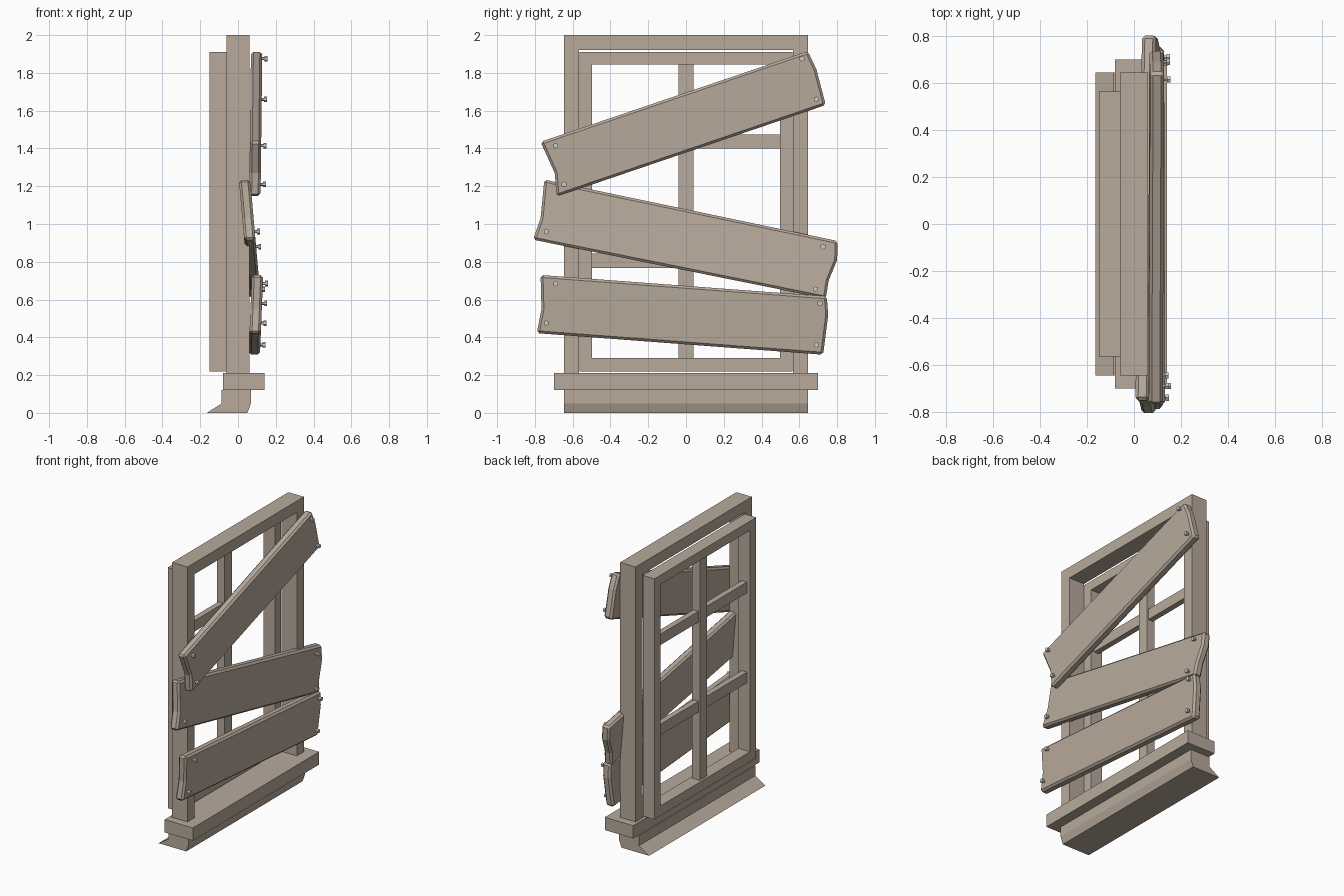
import bpy, bmesh

if "Cube" in bpy.data.objects:
    bpy.data.objects.remove(bpy.data.objects["Cube"])

wood = bpy.data.materials.new("weathered_wood")
wood.diffuse_color = (0.48, 0.40, 0.33, 1.0)
wood.use_nodes = True
wood.node_tree.nodes["Principled BSDF"].inputs["Base Color"].default_value = wood.diffuse_color


def prism(name, outline, place, bevel=0.0):
    """Extrude a closed outline; place(u, v, side) gives the 3D point for side 0 or 1."""
    bm = bmesh.new()
    ends = [[bm.verts.new(place(u, v, s)) for u, v in outline] for s in (0, 1)]
    bm.faces.new(ends[0])
    bm.faces.new(ends[1][::-1])
    n = len(outline)
    for i in range(n):
        j = (i + 1) % n
        bm.faces.new((ends[0][i], ends[1][i], ends[1][j], ends[0][j]))
    bmesh.ops.recalc_face_normals(bm, faces=bm.faces)
    mesh = bpy.data.meshes.new(name)
    bm.to_mesh(mesh)
    bm.free()
    mesh.materials.append(wood)
    ob = bpy.data.objects.new(name, mesh)
    bpy.context.collection.objects.link(ob)
    if bevel:
        mod = ob.modifiers.new("worn_edges", 'BEVEL')
        mod.width = bevel
        mod.segments = 1
        mod.limit_method = 'ANGLE'
    return ob


def box(name, x, y, z):
    outline = [(y[0], z[0]), (y[1], z[0]), (y[1], z[1]), (y[0], z[1])]
    return prism(name, outline, lambda u, v, s: (x[s], u, v))


# Outer frame: two jambs and a head
FX = (-0.06, 0.06)
for side, label in ((-1, "left"), (1, "right")):
    box("jamb_" + label, FX, sorted((side * 0.567, side * 0.645)), (0.21, 1.92))
box("head", FX, (-0.645, 0.645), (1.92, 2.0))

# Sash behind the frame, with a small gap around it
SX = (-0.15, -0.06)
for side, label in ((-1, "left"), (1, "right")):
    box("sash_stile_" + label, SX, sorted((side * 0.497, side * 0.565)), (0.22, 1.91))
box("sash_top_rail", SX, (-0.497, 0.497), (1.845, 1.91))
box("sash_bottom_rail", SX, (-0.497, 0.497), (0.22, 0.29))

# Glazing bars
box("vertical_bar", (-0.135, -0.075), (-0.04, 0.04), (0.29, 1.845))
for i, z in enumerate((0.805, 1.437)):
    for side in (-1, 1):
        box(f"cross_bar_{i}", (-0.125, -0.085), sorted((side * 0.04, side * 0.497)),
            (z - 0.038, z + 0.038))

# Sill and the flared apron below it
box("sill", (-0.08, 0.14), (-0.70, 0.70), (0.12, 0.21))
apron = [(-0.087, 0.12), (-0.087, 0.05), (-0.165, 0.0), (0.05, 0.0), (0.068, 0.05), (0.068, 0.12)]
prism("apron", apron, lambda u, v, s: (u, (-0.645, 0.645)[s], v))


def nail(name, x, y, z):
    """Six-sided shaft with a wider head."""
    for part, r, x0, x1 in (("shaft", 0.008, x - 0.02, x + 0.016),
                            ("head", 0.015, x + 0.012, x + 0.027)):
        bm = bmesh.new()
        bmesh.ops.create_cone(bm, cap_ends=True, segments=6, radius1=r, radius2=r, depth=x1 - x0)
        mesh = bpy.data.meshes.new(name + part)
        for v in bm.verts:
            v.co = ((x0 + x1) / 2 + v.co.z, y + v.co.x, z + v.co.y)
        bmesh.ops.recalc_face_normals(bm, faces=bm.faces)
        bm.to_mesh(mesh)
        bm.free()
        ob = bpy.data.objects.new(f"{name}_{part}", mesh)
        bpy.context.collection.objects.link(ob)


# Boards: outline (y, z), lean plane (x at z0, z0, slope), nail positions
boards = {
    "upper_board": (
        [(-0.77, 1.435), (-0.695, 1.27), (-0.685, 1.145), (0.74, 1.63), (0.69, 1.82), (0.645, 1.915)],
        (0.090, 1.2, 0.012),
        [(-0.69, 1.415), (-0.645, 1.21), (0.615, 1.875), (0.69, 1.66)]),
    "middle_board": (
        [(-0.75, 1.235), (-0.77, 1.03), (-0.81, 0.917), (0.74, 0.605), (0.755, 0.70),
         (0.80, 0.81), (0.803, 0.91)],
        (0.036, 1.22, -0.088),
        [(-0.74, 0.96), (0.725, 0.88), (0.685, 0.655)]),
    "lower_board": (
        [(-0.77, 0.73), (-0.765, 0.55), (-0.79, 0.422), (0.726, 0.308), (0.753, 0.52), (0.745, 0.617)],
        (0.09, 0.4, 0.04),
        [(-0.69, 0.685), (-0.74, 0.475), (0.71, 0.58), (0.69, 0.36)]),
}
HALF = 0.03
for name, (outline, (x0, z0, slope), nails) in boards.items():
    def centre(z):
        return x0 + slope * (z - z0)
    prism(name, outline, lambda u, v, s: (centre(v) + (2 * s - 1) * HALF, u, v), bevel=0.013)
    for i, (y, z) in enumerate(nails):
        nail(f"{name}_nail_{i}", centre(z) + HALF, y, z)
